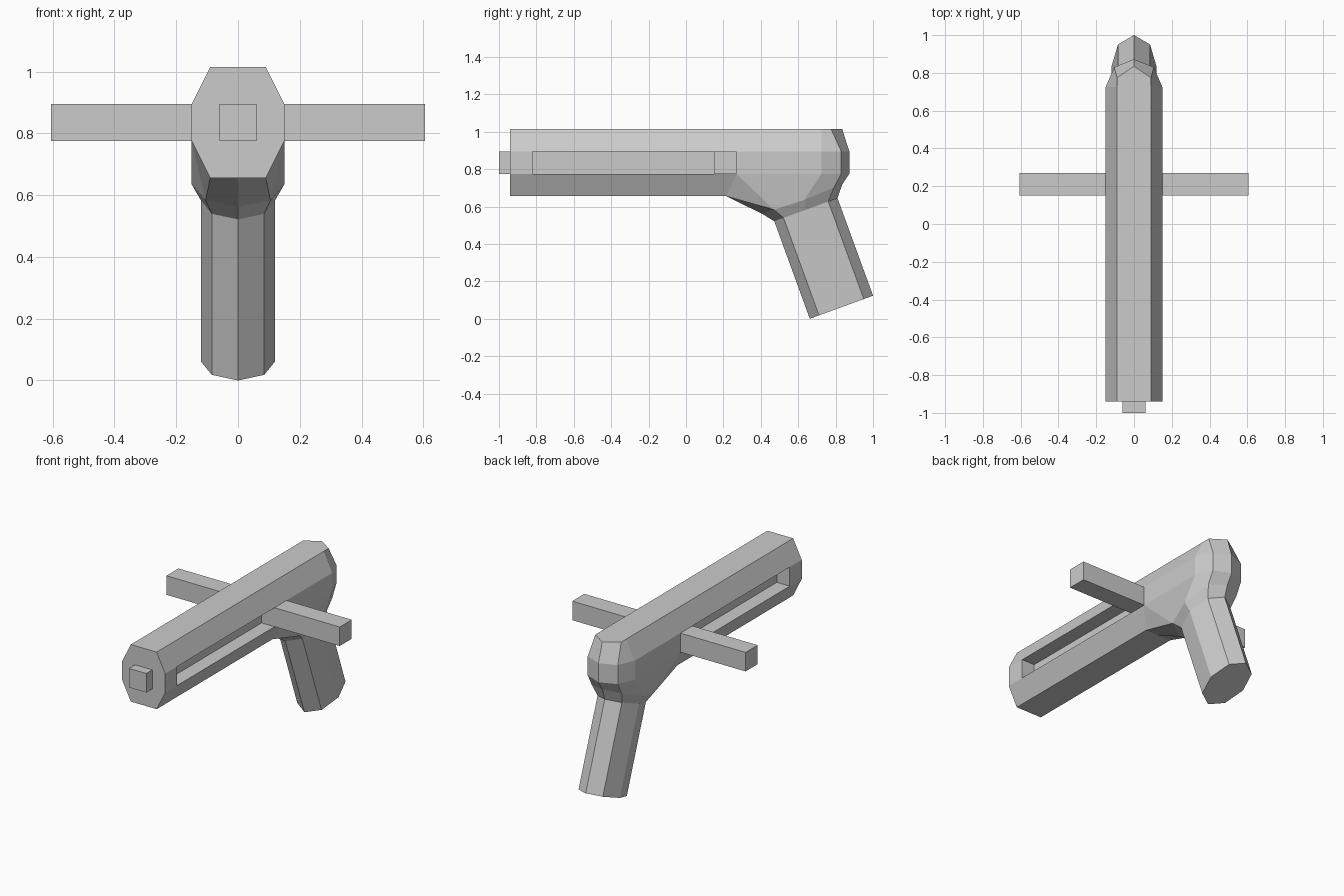
import bpy, bmesh
from math import sin, cos, pi, radians
from mathutils import Vector

if "Cube" in bpy.data.objects:
    bpy.data.objects.remove(bpy.data.objects["Cube"])


def finish(name, bm):
    bmesh.ops.recalc_face_normals(bm, faces=bm.faces)
    mesh = bpy.data.meshes.new(name)
    bm.to_mesh(mesh)
    bm.free()
    ob = bpy.data.objects.new(name, mesh)
    bpy.context.collection.objects.link(ob)
    return ob


def box(name, lo, hi):
    bm = bmesh.new()
    bmesh.ops.create_cube(bm, size=1)
    lo, hi = Vector(lo), Vector(hi)
    for v in bm.verts:
        v.co = (lo + hi) / 2 + v.co * (hi - lo)
    finish(name, bm)


# Right half of the receiver and grip, mirrored at the end
bm = bmesh.new()


def row(points):
    return [bm.verts.new(p) for p in points]


def strip(a, b):
    return [bm.faces.new((a[i], a[i + 1], b[i + 1], b[i])) for i in range(len(a) - 1)]


def body_level(z, x, back):
    side = [(0, -.94), (x, -.94), (x, -.82), (x, .27), (x, .725)]
    return row([(px, py, z) for px, py in side + back])


def grip_ring(y, z):
    # Half of a tilted oval octagon, front to back
    t = radians(20)
    pts = []
    for i in range(5):
        a = i * pi / 4
        d = -.18 * cos(a)
        pts.append((.12 * sin(a) if i < 4 else 0, y + d * cos(t), z + d * sin(t)))
    pts[4] = (0, y + .18 * cos(t), z + .18 * sin(t))
    return row(pts)


# Octagonal barrel body with faceted rear
top = body_level(1.015, .09, [(.09, .775), (0, .835)])
upper = body_level(.895, .15, [(.105, .83), (0, .873)])
lower = body_level(.775, .15, [(.105, .83), (0, .873)])
bm.faces.new(top)
strip(top, upper)
slot_face = strip(upper, lower)[2]
base = row([(0, -.94, .655), (.09, -.94, .655), (.09, -.82, .655),
            (.09, .215, .655), (0, .215, .655), (0, -.82, .655)])
strip(lower[:4], base[:4])
bm.faces.new(base)

# Flared collar blending the body into the grip
collar = row([(0, .405, .562), (.105, .47, .583), (.15, .632, .635),
              (.105, .79, .70), (0, .835, .717)])
bm.faces.new((base[4], base[3], collar[1], collar[0]))
bm.faces.new((base[3], lower[3], collar[1]))
strip(lower[3:], collar[1:])

# Grip
grip_top = grip_ring(.641, .583)
grip_end = grip_ring(.831, .0616)
strip(collar, grip_top)
strip(grip_top, grip_end)
bm.faces.new(grip_end)

# Side slot, sunk to the sliding bolt
inner = bmesh.ops.extrude_discrete_faces(bm, faces=[slot_face])['faces'][0]
for v in inner.verts:
    v.co.x = .06
bmesh.ops.delete(bm, geom=[inner], context='FACES_ONLY')

bmesh.ops.mirror(bm, geom=bm.verts[:] + bm.edges[:] + bm.faces[:], axis='X', merge_dist=.0001)
bmesh.ops.remove_doubles(bm, verts=bm.verts, dist=.0001)
finish("body_and_grip", bm)

# Sliding bolt and its cross handle
box("bolt", (-.06, -1, .775), (.06, .27, .895))
box("cross_handle", (-.605, .15, .775), (.605, .27, .895))
